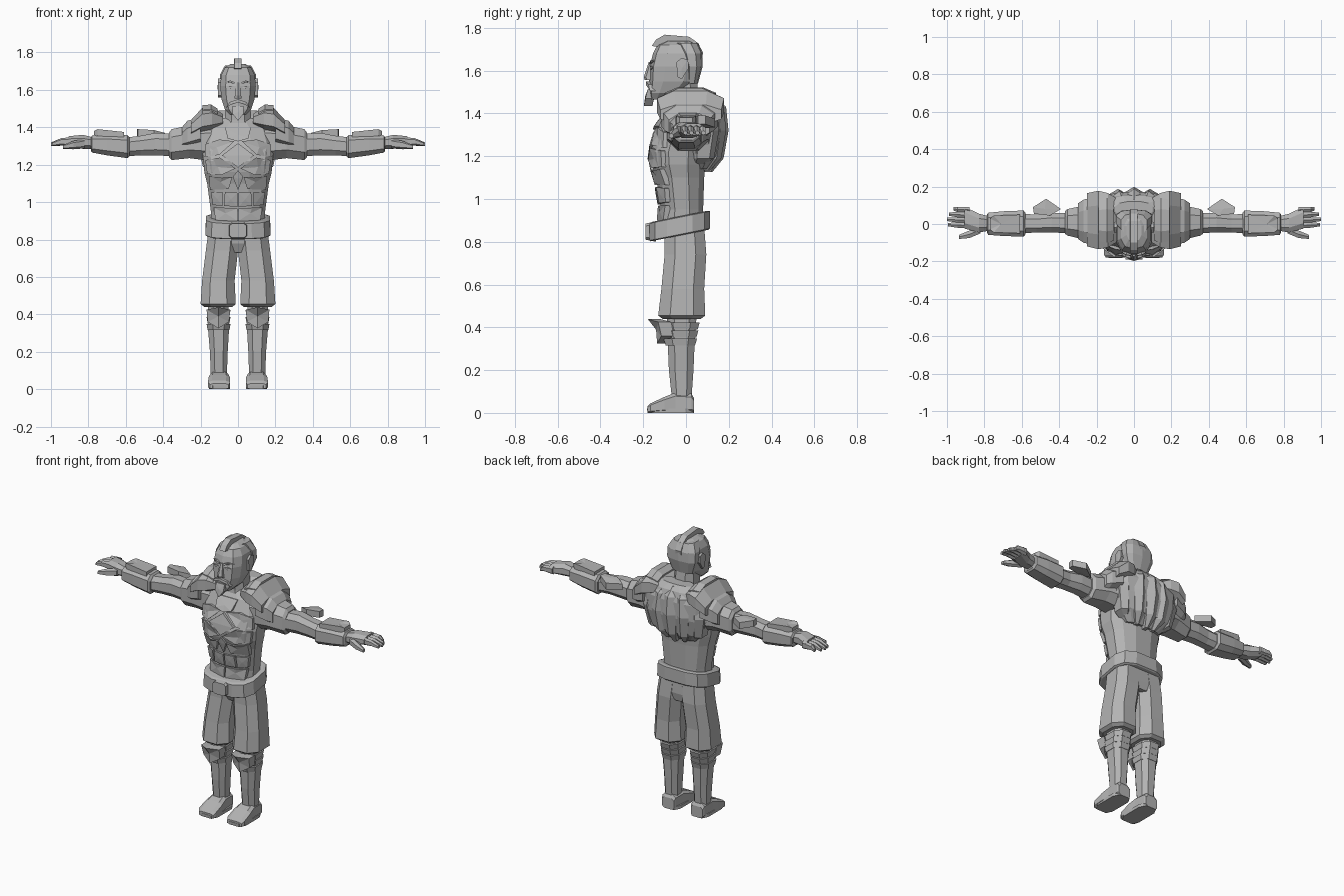
import bpy, bmesh, math
from mathutils import Vector

grey = bpy.data.materials.new("plain grey")
grey.diffuse_color = (0.45, 0.45, 0.45, 1)


def make(name, verts, faces):
    """Flat-shaded mesh with outward normals."""
    bm = bmesh.new()
    vs = [bm.verts.new(v) for v in verts]
    for f in faces:
        bm.faces.new([vs[i] for i in f])
    bmesh.ops.recalc_face_normals(bm, faces=bm.faces)
    me = bpy.data.meshes.new(name)
    bm.to_mesh(me)
    bm.free()
    me.materials.append(grey)
    ob = bpy.data.objects.new(name, me)
    bpy.context.collection.objects.link(ob)
    return ob


def section(axis, p, a0, a1, b0, b1, n, e, tilt):
    """Rounded n-sided cross-section filling the given extents."""
    raw = []
    for i in range(n):
        t = 2 * math.pi * (i + 0.5) / n
        c, s = math.cos(t), math.sin(t)
        raw.append((math.copysign(abs(c) ** e, c), math.copysign(abs(s) ** e, s)))
    m = max(abs(r[0]) for r in raw)
    out = []
    for u, v in raw:
        a = (a0 + a1) / 2 + u / m * (a1 - a0) / 2
        b = (b0 + b1) / 2 + v / m * (b1 - b0) / 2
        out.append({'z': (a, b, p + tilt * b), 'x': (p, a, b), 'y': (a, p, b)}[axis])
    return out


def loft(name, axis, rings, n=8, e=0.8, tilt=0, side=1):
    verts, faces = [], []
    for r in rings:
        verts += section(axis, *r, n, e, tilt)
    for k in range(len(rings) - 1):
        for i in range(n):
            j = (i + 1) % n
            faces.append((k * n + i, k * n + j, k * n + n + j, k * n + n + i))
    faces += [tuple(range(n)), tuple(range(len(verts) - n, len(verts)))]
    return make(name, [(side * x, y, z) for x, y, z in verts], faces)


def slab(name, pts, depth):
    """Outline extruded by a vector, domed gently through its centre."""
    n, d = len(pts), Vector(depth)
    top = [Vector(p) for p in pts]
    mid = sum(top, Vector()) / n
    verts = top + [p + d for p in top] + [mid - d * 0.1, mid + d]
    faces = []
    for i in range(n):
        j = (i + 1) % n
        faces += [(i, j, n + j, n + i), (i, j, 2 * n), (n + i, n + j, 2 * n + 1)]
    return make(name, verts, faces)


# Torso: height, x extents, y extents
TORSO = [(0.85, 0.14, -0.13, 0.08), (0.95, 0.145, -0.115, 0.08), (1.10, 0.165, -0.14, 0.085),
         (1.16, 0.18, -0.16, 0.09), (1.22, 0.185, -0.17, 0.10), (1.32, 0.195, -0.135, 0.11),
         (1.40, 0.17, -0.10, 0.11), (1.45, 0.09, -0.06, 0.09)]
loft("torso", 'z', [(z, -x, x, a, b) for z, x, a, b in TORSO], n=12)


def front(x, z, lift):
    """Point on the front of the torso, lifted outwards."""
    for (z0, x0, a0, b0), (z1, x1, a1, b1) in zip(TORSO, TORSO[1:]):
        if z <= z1:
            break
    t = (z - z0) / (z1 - z0)
    rx, a, b = x0 + t * (x1 - x0), a0 + t * (a1 - a0), b0 + t * (b1 - b0)
    c = (a + b) / 2
    k = max(0.0, 1 - min(1, abs(x) / rx) ** 2.8) ** (1 / 2.8)
    return (x, c + (a - c) * k - lift, z)


def chest_plate(name, outline, lift=0.014):
    slab(name, [front(x, z, lift) for x, z in outline], (0, 0.03, 0))


# Breast plates, rib plates and stomach plates
chest_plate("chest_diamond", [(0, 1.315), (0.085, 1.25), (0, 1.185), (-0.085, 1.25)], 0.016)
for s, tag in ((1, "left"), (-1, "right")):
    for part, outline in {
        "upper_breast": [(0.02, 1.325), (0.1, 1.335), (0.175, 1.31), (0.178, 1.24), (0.1, 1.253)],
        "lower_breast": [(0.012, 1.18), (0.098, 1.238), (0.175, 1.225), (0.165, 1.15), (0.09, 1.145)],
        "rib_plate": [(0.03, 1.135), (0.085, 1.13), (0.155, 1.14), (0.15, 1.065), (0.05, 1.07)],
        "stomach_plate": [(0.004, 1.05), (0.07, 1.055), (0.075, 0.98), (0.004, 0.975)],
        "side_plate": [(0.082, 1.055), (0.145, 1.05), (0.135, 0.985), (0.084, 0.98)],
        "lower_stomach": [(0.004, 0.965), (0.075, 0.97), (0.13, 0.97), (0.12, 0.9), (0.004, 0.9)],
    }.items():
        chest_plate(tag + "_" + part, [(s * x, z) for x, z in outline])
chest_plate("breastbone", [(0, 1.17), (0.028, 1.135), (0, 1.065), (-0.028, 1.135)], 0.012)
slab("collar_flap", [(-0.07, -0.105, 1.40), (0.07, -0.105, 1.40), (0.055, -0.15, 1.34),
                     (0, -0.155, 1.325), (-0.055, -0.15, 1.34)], (0, 0.03, 0))

# Back mantle with pointed folds
loft("mantle", 'z', [(1.14, -0.12, 0.12, 0.03, 0.10), (1.20, -0.18, 0.18, 0.0, 0.15),
                     (1.30, -0.22, 0.22, -0.02, 0.17), (1.40, -0.22, 0.22, -0.02, 0.17),
                     (1.46, -0.17, 0.17, 0.0, 0.15), (1.49, -0.10, 0.10, 0.04, 0.12)], n=12)
for i in range(-2, 3):
    x, d = i * 0.085, 0.011 * i * i
    loft(f"mantle_fold_{i + 3}", 'z',
         [(1.125 + d * 0.7, x * 0.7 - 0.012, x * 0.7 + 0.012, 0.08 - d, 0.12 - d),
          (1.19, x * 0.9 - 0.035, x * 0.9 + 0.035, 0.08 - d, 0.17 - d),
          (1.32, x - 0.045, x + 0.045, 0.08 - d, 0.192 - d),
          (1.43, x * 0.9 - 0.04, x * 0.9 + 0.04, 0.06 - d, 0.18 - d),
          (1.48, x * 0.7 - 0.025, x * 0.7 + 0.025, 0.06 - d, 0.13 - d)], n=6)

# Belt with buckle and side pouches
loft("belt", 'z', [(0.835, -0.165, 0.165, -0.165, 0.105), (0.84, -0.175, 0.175, -0.17, 0.112),
                   (0.92, -0.17, 0.17, -0.17, 0.112), (0.925, -0.155, 0.155, -0.155, 0.10)],
     n=12, e=0.65, tilt=0.2)
loft("buckle", 'y', [(-0.19, -0.045, 0.045, 0.81, 0.885), (-0.14, -0.05, 0.05, 0.80, 0.895)], n=8, e=0.4)
loft("hips", 'z', [(0.73, -0.06, 0.06, -0.07, 0.08), (0.78, -0.15, 0.15, -0.095, 0.09),
                   (0.88, -0.15, 0.15, -0.11, 0.085)], n=12)

# Neck and head
loft("neck", 'z', [(1.36, -0.09, 0.09, -0.09, 0.09), (1.44, -0.07, 0.07, -0.08, 0.065),
                   (1.56, -0.065, 0.065, -0.08, 0.05)])
loft("head", 'z', [(1.465, -0.04, 0.04, -0.165, -0.07), (1.495, -0.07, 0.07, -0.17, -0.01),
                   (1.55, -0.088, 0.088, -0.168, 0.05), (1.62, -0.095, 0.095, -0.165, 0.068),
                   (1.68, -0.09, 0.09, -0.15, 0.068), (1.72, -0.07, 0.07, -0.13, 0.05),
                   (1.738, -0.04, 0.04, -0.09, 0.02)], n=10, e=0.75)
loft("hair_cap", 'z', [(1.54, -0.07, 0.07, 0.0, 0.055), (1.62, -0.098, 0.098, -0.01, 0.076),
                       (1.68, -0.097, 0.097, -0.03, 0.076), (1.73, -0.07, 0.07, -0.06, 0.055)], n=10)
slab("crest", [(-0.02, y, z) for y, z in (
    (-0.16, 1.715), (-0.14, 1.745), (-0.10, 1.768), (0.015, 1.758), (0.055, 1.73), (0.08, 1.685),
    (0.068, 1.61), (0.04, 1.62), (0.04, 1.67), (-0.02, 1.72), (-0.12, 1.71))], (0.04, 0, 0))

# Face
loft("nose", 'z', [(1.555, -0.02, 0.02, -0.19, -0.15), (1.57, -0.017, 0.017, -0.195, -0.15),
                   (1.64, -0.009, 0.009, -0.172, -0.14)], n=6)
slab("goatee", [(-0.03, -0.178, 1.515), (0.03, -0.178, 1.515), (0.028, -0.19, 1.47),
                (0, -0.197, 1.435), (-0.028, -0.19, 1.47)], (0, 0.04, 0))
for s, tag in ((1, "left"), (-1, "right")):
    slab(tag + "_moustache", [(0, -0.188, 1.55), (s * 0.045, -0.176, 1.535), (s * 0.062, -0.168, 1.505),
                              (s * 0.04, -0.178, 1.52), (0, -0.188, 1.533)], (0, 0.03, 0))
    slab(tag + "_brow", [(s * 0.015, -0.168, 1.64), (s * 0.04, -0.166, 1.65), (s * 0.072, -0.145, 1.642),
                         (s * 0.04, -0.168, 1.64), (s * 0.015, -0.171, 1.63)], (0, 0.03, 0))
    slab(tag + "_eye", [(s * 0.02, -0.166, 1.615), (s * 0.04, -0.168, 1.622), (s * 0.06, -0.158, 1.615),
                        (s * 0.04, -0.168, 1.605)], (0, 0.02, 0))
    slab(tag + "_ear", [(s * 0.106, y, z) for y, z in (
        (-0.045, 1.64), (-0.02, 1.66), (0.01, 1.65), (0.012, 1.61), (-0.02, 1.56), (-0.04, 1.57))],
        (-s * 0.03, 0, 0))

# Arms and legs, both sides
for s, tag in ((1, "left_"), (-1, "right_")):
    def limb(name, axis, rings, **kw):
        return loft(tag + name, axis, rings, side=s, **kw)

    # Shoulder guard in overlapping layers
    limb("shoulder_guard", 'x', [(0.08, -0.09, 0.13, 1.41, 1.47), (0.14, -0.125, 0.165, 1.38, 1.51),
                                 (0.19, -0.135, 0.178, 1.37, 1.505), (0.25, -0.12, 0.165, 1.35, 1.44)])
    limb("shoulder_ridge", 'x', [(0.11, -0.09, 0.13, 1.42, 1.50), (0.145, -0.10, 0.14, 1.42, 1.522),
                                 (0.19, -0.09, 0.13, 1.42, 1.518)])
    limb("lower_shoulder", 'x', [(0.20, -0.115, 0.15, 1.30, 1.455), (0.27, -0.10, 0.13, 1.28, 1.435),
                                 (0.30, -0.08, 0.11, 1.28, 1.40)])
    # Sleeve, arm, cuff
    limb("sleeve", 'x', [(0.14, -0.09, 0.12, 1.22, 1.42), (0.26, -0.085, 0.10, 1.235, 1.41),
                         (0.355, -0.062, 0.08, 1.225, 1.39), (0.37, -0.052, 0.068, 1.24, 1.37)])
    limb("arm", 'x', [(0.34, -0.05, 0.06, 1.245, 1.365), (0.44, -0.045, 0.06, 1.25, 1.37),
                      (0.52, -0.045, 0.05, 1.25, 1.355), (0.60, -0.05, 0.055, 1.245, 1.345)])
    limb("cuff", 'x', [(0.58, -0.055, 0.06, 1.245, 1.345), (0.59, -0.068, 0.072, 1.235, 1.358),
                       (0.70, -0.064, 0.068, 1.25, 1.362), (0.78, -0.058, 0.06, 1.265, 1.357),
                       (0.787, -0.045, 0.05, 1.275, 1.345)], e=0.65)
    slab(tag + "cuff_plate", [(s * x, y, z) for x, y, z in (
        (0.61, -0.05, 1.375), (0.61, 0.05, 1.375), (0.75, 0.045, 1.39), (0.77, 0.03, 1.38),
        (0.77, -0.03, 1.38), (0.75, -0.045, 1.39))], (0, 0, -0.035))
    slab(tag + "elbow_guard", [(s * x, y, z) for x, y, z in (
        (0.39, 0.08, 1.37), (0.45, 0.045, 1.385), (0.535, 0.055, 1.39), (0.54, 0.09, 1.39),
        (0.47, 0.135, 1.375))], (0, 0, -0.04))
    # Hand
    limb("palm", 'x', [(0.77, -0.035, 0.04, 1.285, 1.345), (0.83, -0.045, 0.055, 1.285, 1.36),
                       (0.905, -0.025, 0.092, 1.298, 1.352)])
    for i, tip in enumerate((0.995, 1.0, 0.99, 0.965)):
        y = -0.008 + i * 0.028
        limb(f"finger_{i + 1}", 'x', [(0.88, y - 0.014, y + 0.014, 1.30, 1.345),
                                      (0.945, y - 0.012, y + 0.016, 1.305, 1.34),
                                      (tip, y - 0.004, y + 0.014, 1.30, 1.318)], n=6)
    limb("thumb", 'x', [(0.82, -0.05, -0.01, 1.29, 1.335), (0.88, -0.075, -0.035, 1.285, 1.325),
                        (0.935, -0.08, -0.058, 1.285, 1.305)], n=6)

    # Trouser leg
    limb("trouser", 'z', [(0.44, 0.03, 0.18, -0.11, 0.07), (0.455, 0.012, 0.2, -0.13, 0.09),
                          (0.58, 0.018, 0.192, -0.115, 0.085), (0.74, 0.0, 0.172, -0.10, 0.095),
                          (0.87, -0.01, 0.155, -0.10, 0.085)])
    # Knee guard, shin bands, boot
    limb("lower_leg", 'z', [(0.06, 0.06, 0.145, -0.065, 0.025), (0.20, 0.055, 0.15, -0.08, 0.035),
                            (0.32, 0.048, 0.16, -0.085, 0.04), (0.46, 0.05, 0.16, -0.09, 0.05)])
    for i in range(3):
        z = 0.315 + i * 0.037
        limb(f"shin_band_{i + 1}", 'z', [(z, 0.046, 0.162, -0.095, 0.042 + i * 0.006),
                                         (z + 0.033, 0.04, 0.168, -0.105, 0.052 + i * 0.006)])
    slab(tag + "knee_guard", [(s * x, y, z) for x, y, z in (
        (0.042, -0.13, 0.425), (0.105, -0.178, 0.438), (0.168, -0.13, 0.425), (0.162, -0.115, 0.36),
        (0.105, -0.135, 0.325), (0.048, -0.115, 0.36))], (0, 0.06, 0))
    limb("foot", 'y', [(-0.18, 0.05, 0.15, 0.0, 0.03), (-0.165, 0.042, 0.16, 0.0, 0.045),
                       (-0.10, 0.042, 0.158, 0.0, 0.075), (-0.05, 0.05, 0.15, 0.0, 0.095),
                       (0.025, 0.055, 0.148, 0.0, 0.09), (0.037, 0.06, 0.143, 0.0, 0.07)], e=0.5)
    limb("sole", 'z', [(0.0, 0.042, 0.155, -0.18, 0.035), (0.02, 0.042, 0.155, -0.182, 0.035)], e=0.5)
